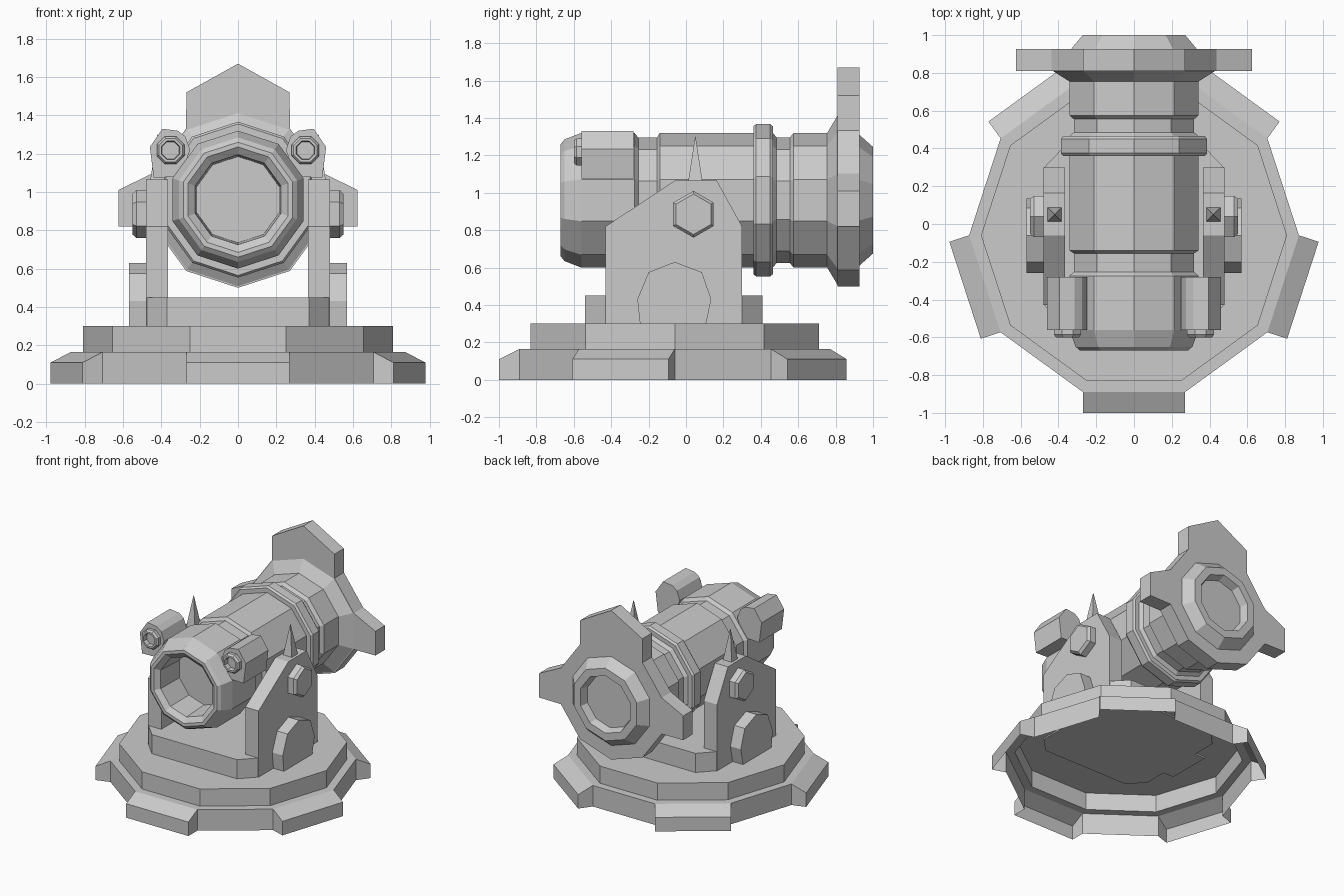
import bpy, bmesh
from math import sin, cos, radians, pi

if "Cube" in bpy.data.objects:
    bpy.data.objects.remove(bpy.data.objects["Cube"])


def make(name, verts, faces):
    bm = bmesh.new()
    vs = [bm.verts.new(v) for v in verts]
    for f in faces:
        bm.faces.new([vs[i] for i in f])
    bmesh.ops.remove_doubles(bm, verts=bm.verts, dist=1e-4)
    bmesh.ops.recalc_face_normals(bm, faces=bm.faces)
    me = bpy.data.meshes.new(name)
    bm.to_mesh(me)
    bm.free()
    ob = bpy.data.objects.new(name, me)
    bpy.context.collection.objects.link(ob)
    return ob


def prism(name, pts, a, b, axis):
    """Extrude a 2D outline from a to b along the given axis."""
    place = {'x': lambda p, t: (t, p[0], p[1]),
             'y': lambda p, t: (p[0], t, p[1]),
             'z': lambda p, t: (p[0], p[1], t)}[axis]
    n = len(pts)
    verts = [place(p, t) for t in (a, b) for p in pts]
    faces = [list(range(n)), list(range(n, 2 * n))]
    faces += [(i, (i + 1) % n, n + (i + 1) % n, n + i) for i in range(n)]
    return make(name, verts, faces)


def lathe(name, profile, n, centre, axis='y', turn=0.0):
    """Spin (along, radius) points about an axis; both ends are capped."""
    verts, faces = [], []
    for t, r in profile:
        for k in range(n):
            a = 2 * pi * k / n + turn
            u, v = centre[0] + r * sin(a), centre[1] + r * cos(a)
            verts.append({'x': (t, u, v), 'y': (u, t, v), 'z': (u, v, t)}[axis])
    for j in range(len(profile) - 1):
        for k in range(n):
            m = (k + 1) % n
            faces.append((j * n + k, j * n + m, (j + 1) * n + m, (j + 1) * n + k))
    last = (len(profile) - 1) * n
    faces += [list(range(n)), list(range(last, last + n))]
    return make(name, verts, faces)


def mirror_x(ob):
    m = ob.modifiers.new("mirror", 'MIRROR')
    m.use_axis[0] = True
    return ob


# Base: hollow ten-sided shell in two tiers, with five sloped feet
CY = -0.06
verts, faces = [], []


def quad(*pts):
    i = len(verts)
    verts.extend(pts)
    faces.append(list(range(i, i + len(pts))))


def ring_pt(r, k, z):
    a = radians(-108 + 36 * k)
    return (r * cos(a), CY + r * sin(a), z)


RO, RI = 0.873, 0.81
Z1, Z2, ZT = 0.165, 0.30, 0.11
for k in range(10):
    a0, a1 = ring_pt(RO, k, 0), ring_pt(RO, k + 1, 0)
    b0, b1 = ring_pt(RO, k, Z1), ring_pt(RO, k + 1, Z1)
    c0, c1 = ring_pt(RI, k, Z1), ring_pt(RI, k + 1, Z1)
    d0, d1 = ring_pt(RI, k, Z2), ring_pt(RI, k + 1, Z2)
    quad(b0, b1, c1, c0)
    quad(c0, c1, d1, d0)
    if k % 2:
        quad(a0, a1, b1, b0)
    else:
        m = radians(-90 + 36 * k)
        push = lambda p, z: (p[0] + 0.11 * cos(m), p[1] + 0.11 * sin(m), z)
        e0, e1, f0, f1 = push(a0, 0), push(a1, 0), push(a0, ZT), push(a1, ZT)
        quad(e0, e1, f1, f0)
        quad(f0, f1, b1, b0)
        quad(a0, e0, f0, b0)
        quad(a1, e1, f1, b1)
quad(*[ring_pt(RI, k, Z2) for k in range(10)])
make("base", verts, faces)

# Chamfered plate carrying the brackets
prism("mount_plate", [(-0.37, -0.54), (0.37, -0.54), (0.475, -0.43), (0.475, 0.30),
                      (0.37, 0.41), (-0.37, 0.41), (-0.475, 0.30), (-0.475, -0.43)],
      0.29, 0.45, 'z')

# Side brackets with bolt, boss and spike
mirror_x(prism("side_bracket", [(-0.43, 0.29), (-0.43, 0.82), (-0.06, 1.065),
                                (0.165, 1.065), (0.30, 0.82), (0.30, 0.29)],
               0.365, 0.48, 'x'))
mirror_x(lathe("pivot_bolt", [(0.47, 0.125), (0.53, 0.125), (0.55, 0.108)], 6,
               (0.04, 0.885), 'x'))
boss = [(-0.245, 0.29), (-0.26, 0.43), (-0.2, 0.575), (-0.06, 0.63),
        (0.085, 0.575), (0.135, 0.43), (0.105, 0.29)]
mirror_x(prism("side_boss", boss, 0.47, 0.57, 'x'))
mirror_x(lathe("spike", [(1.06, 0.054), (1.30, 0.002)], 4, (0.42, 0.05), 'z', pi / 4))

# Barrel: ten-sided, from the bore floor round the outside to the rear recess
AX = (0, 0.96)
lathe("barrel", [(-0.42, 0.225), (-0.64, 0.235), (-0.67, 0.275), (-0.67, 0.30),
                 (-0.65, 0.325), (-0.56, 0.36), (-0.275, 0.36), (-0.255, 0.335),
                 (-0.155, 0.335), (-0.14, 0.36), (0.36, 0.36), (0.36, 0.395),
                 (0.375, 0.407), (0.45, 0.407), (0.465, 0.395), (0.465, 0.36),
                 (0.485, 0.335), (0.555, 0.335), (0.575, 0.36), (0.755, 0.36),
                 (0.812, 0.455), (0.83, 0.40), (0.915, 0.36), (1.0, 0.285),
                 (1.0, 0.225), (0.94, 0.205)], 10, AX)

# Rear flange with one pointed fin on top and one at each side
half = [(0, 1.67), (0.27, 1.52)]
for k in range(1, 6):
    half.append((0.46 * sin(radians(36 * k)), 0.96 + 0.46 * cos(radians(36 * k))))
    if k == 2:
        half += [(0.625, 1.01), (0.625, 0.82)]
outline = half + [(-x, z) for x, z in half[-2:0:-1]]
prism("rear_flange", outline, 0.81, 0.927, 'y')

# Small side tubes with ring muzzles
mirror_x(prism("side_tube", [(0.25, 1.22), (0.275, 1.29), (0.315, 1.32), (0.395, 1.33),
                             (0.46, 1.235), (0.44, 1.075), (0.30, 1.08)],
               -0.56, -0.28, 'y'))
mirror_x(lathe("tube_muzzle", [(-0.55, 0.078), (-0.585, 0.078), (-0.6, 0.066),
                               (-0.6, 0.052), (-0.565, 0.048)], 8,
               (0.352, 1.218), 'y', pi / 8))
